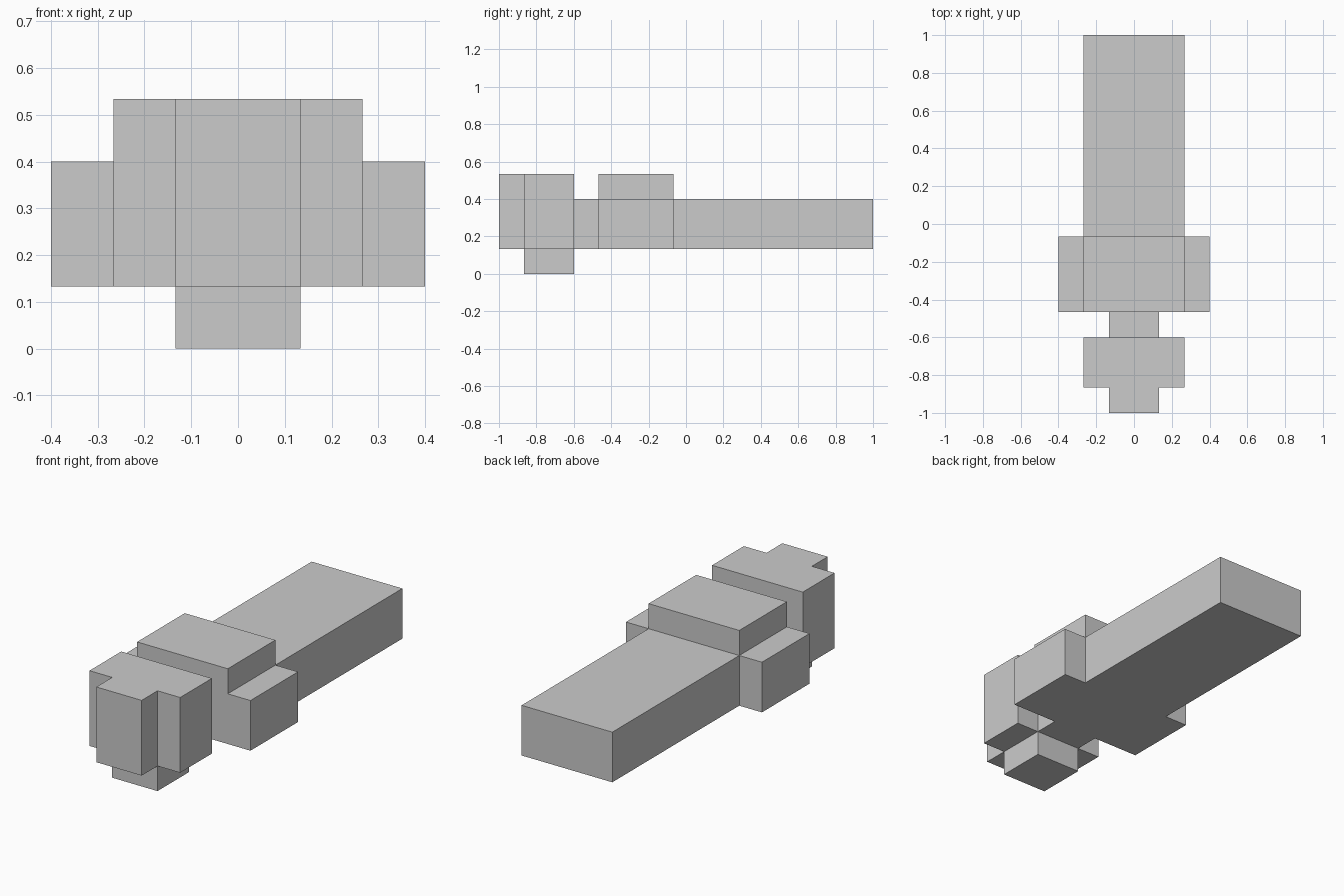
import bpy, bmesh
from mathutils import Vector

if "Cube" in bpy.data.objects:
    bpy.data.objects.remove(bpy.data.objects["Cube"])

U = 2 / 15  # the model sits on a 15-unit-long block grid


def prism(name, half, start, depth, axis):
    """Mirror a half outline (right side) across x and extrude it along y or z."""
    outline = half + [(-a, b) for a, b in reversed(half)]
    place = (lambda a, b: (a, start, b)) if axis == 'Y' else (lambda a, b: (a, b, start))
    bm = bmesh.new()
    face = bm.faces.new([bm.verts.new(Vector(place(a, b)) * U) for a, b in outline])
    new = bmesh.ops.extrude_face_region(bm, geom=[face])['geom']
    move = Vector((0, depth, 0) if axis == 'Y' else (0, 0, depth)) * U
    bmesh.ops.translate(bm, vec=move, verts=[g for g in new if isinstance(g, bmesh.types.BMVert)])
    bmesh.ops.recalc_face_normals(bm, faces=bm.faces)
    mesh = bpy.data.meshes.new(name)
    bm.to_mesh(mesh)
    bm.free()
    bpy.context.collection.objects.link(bpy.data.objects.new(name, mesh))


# Head: T-shaped plan with a narrow nose at the front
prism("head", [(1, -7.5), (1, -6.5), (2, -6.5), (2, -4.5)], 1, 3, 'Z')
# Block under the head, down to the ground
prism("chin", [(1, -6.5), (1, -4.5)], 0, 1, 'Z')
# Narrow link between head and body
prism("neck", [(1, 1), (1, 3)], -4.5, 1, 'Y')
# Body: raised centre with lower shoulders on both sides
prism("body", [(3, 1), (3, 3), (2, 3), (2, 4)], -3.5, 3, 'Y')
# Long flat rear block
prism("tail", [(2, 1), (2, 3)], -0.5, 8, 'Y')
